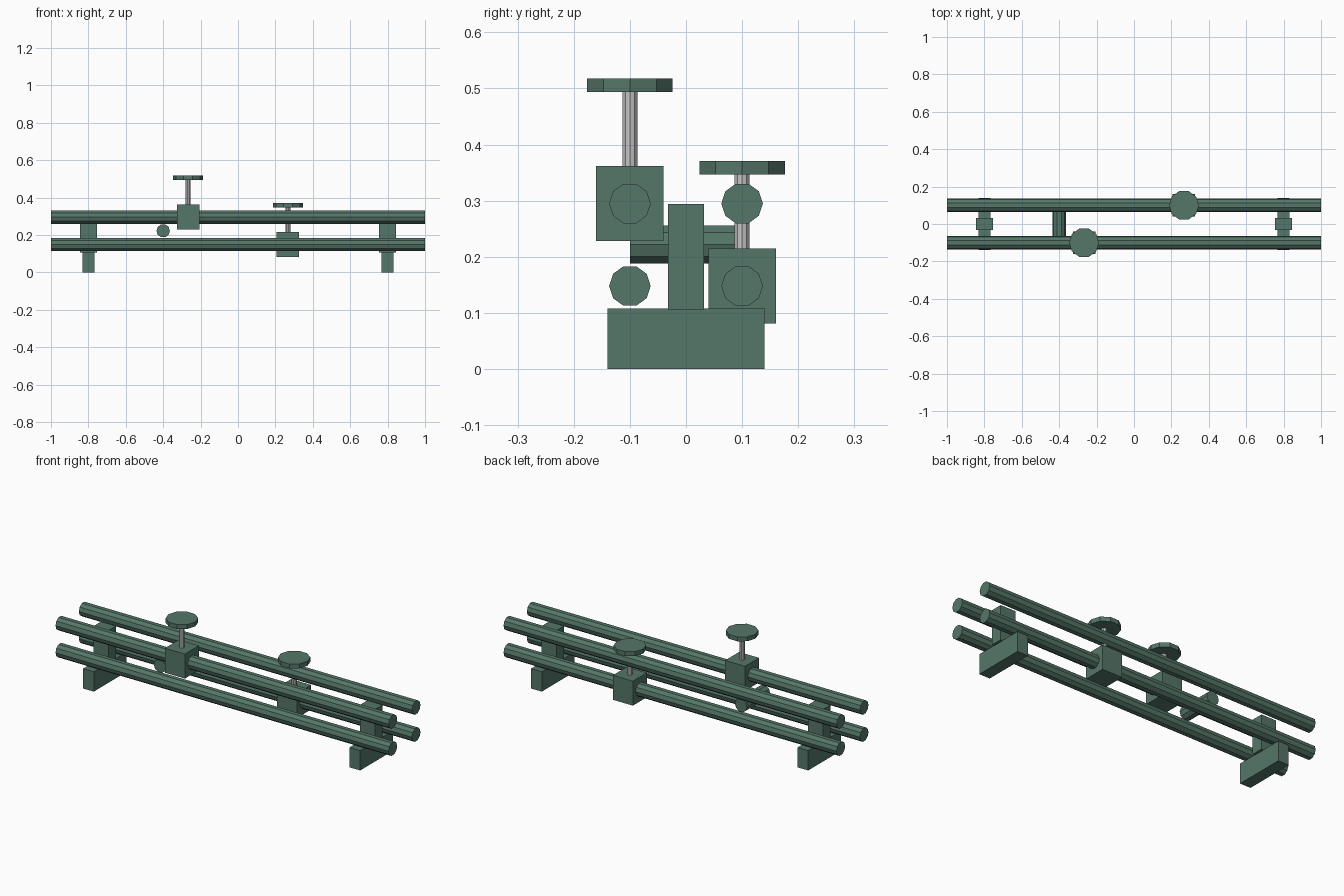
import bpy
import math
from mathutils import Matrix

cube = bpy.data.objects.get("Cube")
if cube:
    bpy.data.objects.remove(cube, do_unlink=True)


def material(name, rgb):
    m = bpy.data.materials.new(name)
    m.use_nodes = True
    m.diffuse_color = (*rgb, 1)
    m.node_tree.nodes["Principled BSDF"].inputs["Base Color"].default_value = (*rgb, 1)
    return m


GREEN = material("muted green", (0.09, 0.18, 0.14))
STEEL = material("light steel", (0.55, 0.55, 0.55))


def finish(name, mat):
    ob = bpy.context.object
    ob.name = name
    ob.data.materials.append(mat)
    return ob


def box(name, center, size):
    bpy.ops.mesh.primitive_cube_add(size=1, location=center)
    ob = finish(name, GREEN)
    ob.data.transform(Matrix.Diagonal((*size, 1)))


def cylinder(name, center, radius, length, axis="Z", mat=GREEN):
    # ten flat sides, with one corner pointing along x (or y for bars along x)
    bpy.ops.mesh.primitive_cylinder_add(vertices=10, radius=radius, depth=length, location=center)
    ob = finish(name, mat)
    if axis == "X":
        ob.data.transform(Matrix.Rotation(math.pi / 2, 4, "Y"))
    else:
        ob.data.transform(Matrix.Rotation(math.pi / 2, 4, "Z"))
        if axis == "Y":
            ob.data.transform(Matrix.Rotation(math.pi / 2, 4, "X"))


LOW, HIGH, SPREAD = 0.148, 0.295, 0.1

# Four long rails
for level, z in (("lower", LOW), ("upper", HIGH)):
    for side, y in (("front", -SPREAD), ("back", SPREAD)):
        cylinder(f"{level}_{side}_rail", (0, y, z), 0.037, 2, "X")

# Feet and uprights at both ends
for side, x in (("right", -0.8), ("left", 0.8)):
    box(f"{side}_foot", (x, 0, 0.054), (0.064, 0.28, 0.108))
    box(f"{side}_upright", (x, 0, 0.2), (0.09, 0.065, 0.188))

# Cross bar between the rails
cylinder("cross_bar", (-0.4, 0, 0.222), 0.036, 0.2, "Y")

# Clamps: block, steel screw and round handle
for side, x, y, z in (("front", -0.267, -SPREAD, HIGH), ("back", 0.267, SPREAD, LOW)):
    box(f"{side}_clamp_block", (x, y, z), (0.12, 0.12, 0.133))
    cylinder(f"{side}_clamp_screw", (x, y, z + 0.134), 0.014, 0.15, mat=STEEL)
    cylinder(f"{side}_clamp_handle", (x, y, z + 0.211), 0.08, 0.024)
